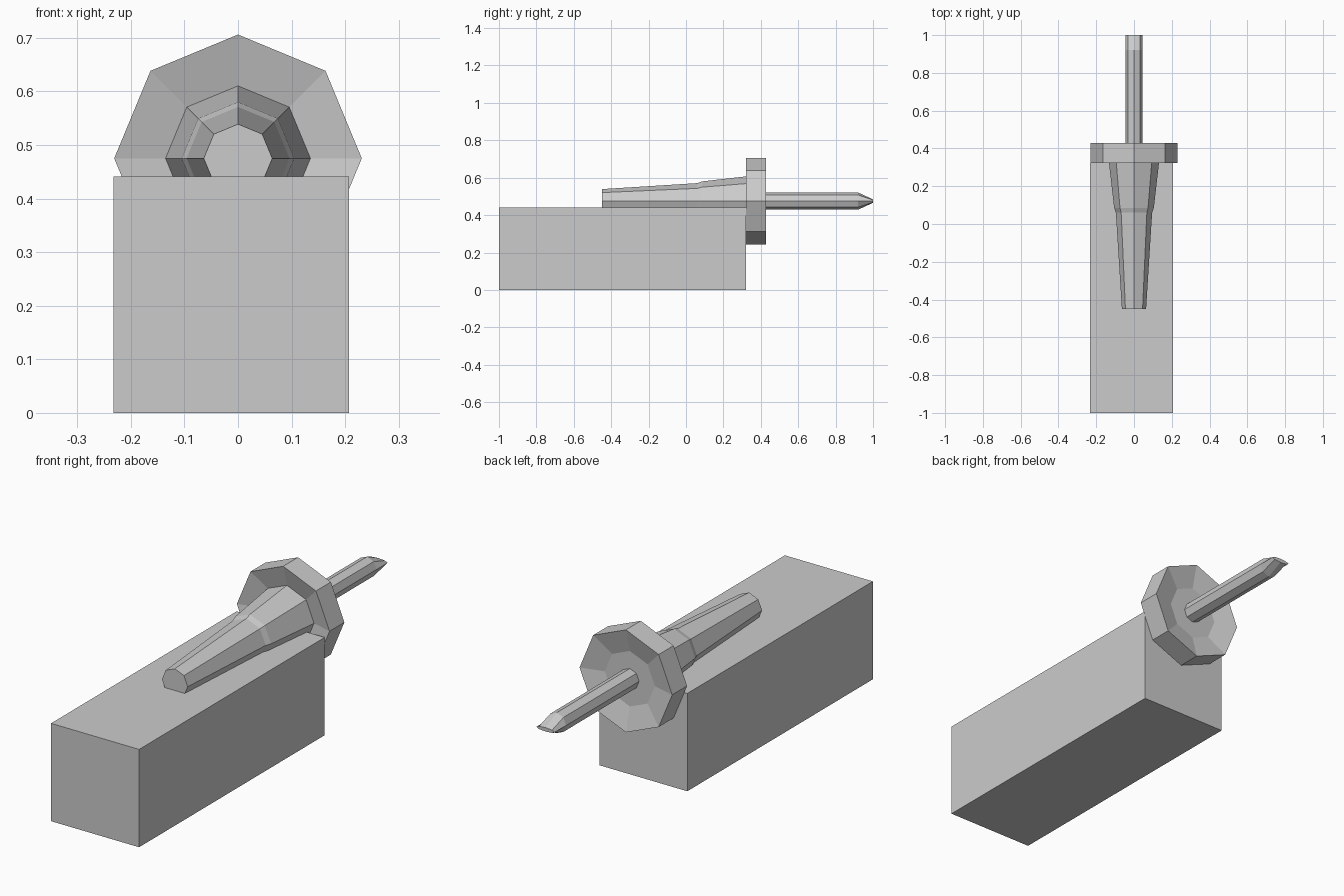
import bpy, bmesh
from math import cos, sin, tau

cube = bpy.data.objects.get("Cube")
if cube:
    bpy.data.objects.remove(cube)

SIDES = 8
AXIS_Z = 0.475

grey = bpy.data.materials.new("plain_grey")
grey.use_nodes = True
grey.diffuse_color = (0.6, 0.6, 0.6, 1)
grey.node_tree.nodes["Principled BSDF"].inputs["Base Color"].default_value = grey.diffuse_color


def finish(name, bm):
    bmesh.ops.recalc_face_normals(bm, faces=bm.faces)
    mesh = bpy.data.meshes.new(name)
    bm.to_mesh(mesh)
    bm.free()
    mesh.materials.append(grey)
    obj = bpy.data.objects.new(name, mesh)
    bpy.context.collection.objects.link(obj)
    return obj


def turned(name, profile):
    """Eight-sided part along y from rings of (y, half width, half height)."""
    bm = bmesh.new()
    rings = []
    for y, rx, rz in profile:
        angles = [tau * i / SIDES for i in range(SIDES)]
        rings.append([bm.verts.new((rx * cos(a), y, AXIS_Z + rz * sin(a))) for a in angles])
    for a, b in zip(rings, rings[1:]):
        for i in range(SIDES):
            j = (i + 1) % SIDES
            bm.faces.new((a[i], a[j], b[j], b[i]))
    bm.faces.new(rings[0])
    bm.faces.new(rings[-1])
    return finish(name, bm)


def round_rings(*points):
    return [(y, r, r) for y, r in points]


# Rectangular block
bm = bmesh.new()
bmesh.ops.create_cube(bm, size=1)
bmesh.ops.scale(bm, vec=(0.439, 1.322, 0.441), verts=bm.verts)
bmesh.ops.translate(bm, vec=(-0.0125, -0.339, 0.2205), verts=bm.verts)
finish("block", bm)

# Tapered handle with a small step
turned("handle", round_rings((-0.45, 0.064), (0.06, 0.096), (0.085, 0.105), (0.355, 0.136)))

# Guard disc, dished on both faces
turned("guard", round_rings((0.35, 0.13), (0.322, 0.231), (0.428, 0.231), (0.4, 0.125)))

# Shaft flattened to a wide, thin tip
turned("shaft", [(0.39, 0.046, 0.046), (0.92, 0.046, 0.046), (1.0, 0.046, 0.009)])
